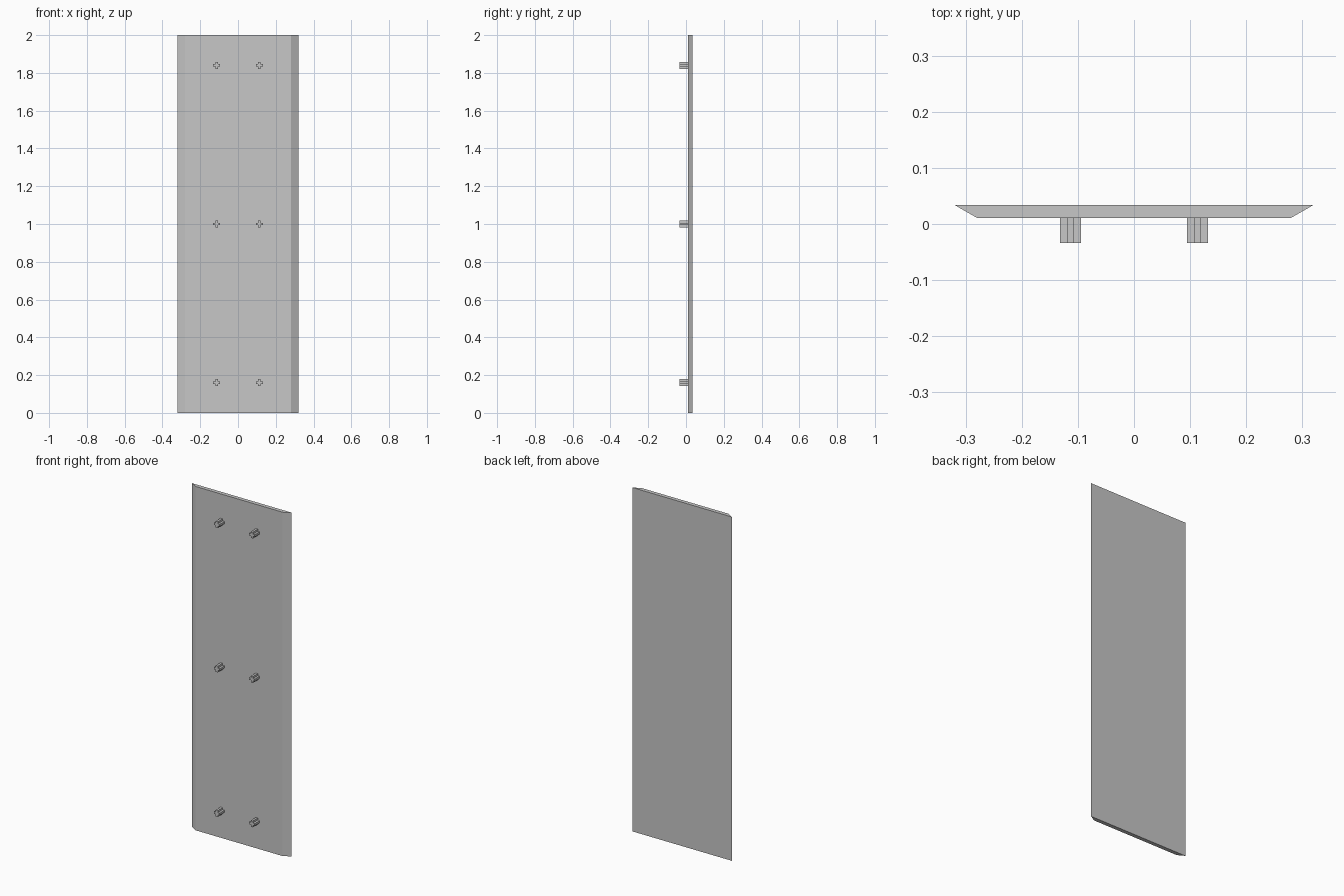
import bpy
import bmesh

cube = bpy.data.objects.get("Cube")
if cube:
    bpy.data.objects.remove(cube, do_unlink=True)

# Single plain grey
grey = bpy.data.materials.new("light_grey")
grey.use_nodes = True
colour = (0.57, 0.57, 0.57, 1)
grey.diffuse_color = colour
grey.node_tree.nodes["Principled BSDF"].inputs["Base Color"].default_value = colour


def extrude_profile(name, points, offset):
    """Make a solid by extruding a closed flat profile along an offset."""
    bm = bmesh.new()
    face = bm.faces.new([bm.verts.new(p) for p in points])
    result = bmesh.ops.extrude_face_region(bm, geom=[face], use_keep_orig=True)
    moved = [g for g in result["geom"] if isinstance(g, bmesh.types.BMVert)]
    bmesh.ops.translate(bm, verts=moved, vec=offset)
    bmesh.ops.recalc_face_normals(bm, faces=bm.faces)
    mesh = bpy.data.meshes.new(name)
    bm.to_mesh(mesh)
    bm.free()
    mesh.materials.append(grey)
    obj = bpy.data.objects.new(name, mesh)
    bpy.context.collection.objects.link(obj)
    return obj


# Panel with sloping long edges
FRONT, BACK, PEG_TIP = 0.011, 0.034, -0.034
extrude_profile("panel", [(-0.32, BACK, 0), (-0.28, FRONT, 0),
                          (0.28, FRONT, 0), (0.32, BACK, 0)], (0, 0, 2))

# Cross-shaped pegs, two columns of three
R, A = 0.0185, 0.0065
corner = [(R, -A), (R, A), (A, A)]
cross = []
for turn in range(4):
    cross += corner
    corner = [(-v, u) for u, v in corner]

for side, x in (("right", -0.113), ("left", 0.113)):
    for level, z in (("lower", 0.16), ("middle", 1.0), ("upper", 1.84)):
        peg = extrude_profile(f"{level}_{side}_peg",
                              [(u, 0, v) for u, v in cross],
                              (0, FRONT - PEG_TIP, 0))
        peg.location = (x, PEG_TIP, z)
